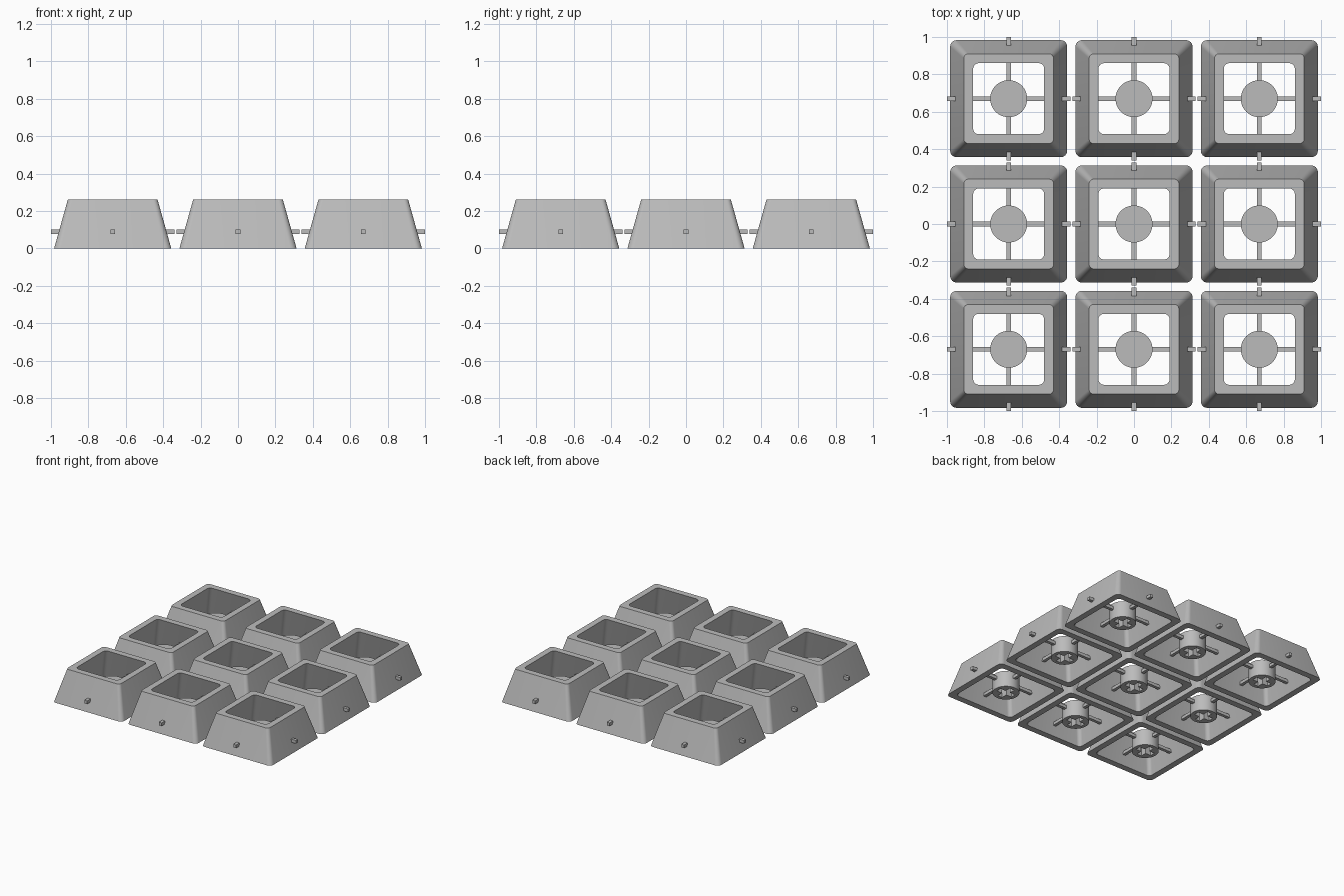
import bpy, bmesh, math
from mathutils import Matrix

if "Cube" in bpy.data.objects:
    bpy.data.objects.remove(bpy.data.objects["Cube"])

PITCH = 0.67
STEM_R = 0.099
STEM_TOP = 0.13

grey = bpy.data.materials.new("plain grey")
grey.use_nodes = True
grey.diffuse_color = (0.5, 0.5, 0.5, 1)
grey.node_tree.nodes["Principled BSDF"].inputs["Base Color"].default_value = grey.diffuse_color


def rounded_square(half, radius, steps=6):
    """Outline of a square with rounded corners, counter-clockwise."""
    pts = []
    for corner in range(4):
        middle = math.pi / 4 + corner * math.pi / 2
        cx = math.copysign(half - radius, math.cos(middle))
        cy = math.copysign(half - radius, math.sin(middle))
        for i in range(steps + 1):
            a = (corner + i / steps) * math.pi / 2
            pts.append((cx + radius * math.cos(a), cy + radius * math.sin(a)))
    return pts


def ring(bm, outline, z):
    return [bm.verts.new((x, y, z)) for x, y in outline]


def bridge(bm, lower, upper):
    n = len(lower)
    for i in range(n):
        j = (i + 1) % n
        bm.faces.new((lower[i], lower[j], upper[j], upper[i]))


def finish(bm, name):
    bmesh.ops.recalc_face_normals(bm, faces=bm.faces)
    mesh = bpy.data.meshes.new(name)
    bm.to_mesh(mesh)
    bm.free()
    mesh.materials.append(grey)
    return mesh


def shell_mesh():
    # tapered square tube, open at both ends
    bm = bmesh.new()
    rings = [ring(bm, rounded_square(half, radius), z) for half, radius, z in (
        (0.313, 0.035, 0), (0.24, 0.025, 0.26), (0.19, 0.03, 0.26), (0.263, 0.03, 0))]
    for i in range(4):
        bridge(bm, rings[i], rings[(i + 1) % 4])
    return finish(bm, "shell")


def stem_mesh():
    # round post with a blind cross-shaped socket underneath
    bm = bmesh.new()
    circle = [(STEM_R * math.cos(a), STEM_R * math.sin(a))
              for a in (i * math.tau / 48 for i in range(48))]
    arm, w = 0.07, 0.021
    cross = []
    for i in range(4):
        c, s = round(math.cos(i * math.pi / 2)), round(math.sin(i * math.pi / 2))
        cross += [(c * x - s * y, s * x + c * y) for x, y in ((arm, -w), (arm, w), (w, w))]
    outer, slot = ring(bm, circle, 0), ring(bm, cross, 0)
    top, roof = ring(bm, circle, STEM_TOP), ring(bm, cross, 0.1)
    bridge(bm, outer, top)
    bridge(bm, slot, roof)
    bm.faces.new(top)
    bm.faces.new(roof)
    rim = [e for e in bm.edges if all(v.co.z == 0 for v in e.verts)]
    bmesh.ops.triangle_fill(bm, edges=rim, use_beauty=True)
    return finish(bm, "stem")


def bars_mesh():
    # four square rods from the stem out through the walls
    bm = bmesh.new()
    inner, outer, thick = 0.085, 0.33, 0.025
    for i in range(4):
        place = (Matrix.Rotation(i * math.pi / 2, 4, 'Z')
                 @ Matrix.Translation(((inner + outer) / 2, 0, 0.088))
                 @ Matrix.Diagonal((outer - inner, thick, thick, 1)))
        bmesh.ops.create_cube(bm, size=1, matrix=place)
    return finish(bm, "bars")


# three by three grid of identical caps
parts = {"shell": shell_mesh(), "stem": stem_mesh(), "bars": bars_mesh()}
bpy.ops.object.select_all(action='DESELECT')
for row, row_name in enumerate(("front", "middle", "back")):
    for col, col_name in enumerate(("right", "centre", "left")):
        for part, mesh in parts.items():
            obj = bpy.data.objects.new(f"{row_name}_{col_name}_{part}", mesh)
            obj.location = ((col - 1) * PITCH, (row - 1) * PITCH, 0)
            bpy.context.collection.objects.link(obj)
            if row == col == 0 and part != "bars":
                obj.select_set(True)
                bpy.context.view_layer.objects.active = obj

# smooth rounded corners, keep rims sharp (meshes are shared)
bpy.ops.object.shade_smooth_by_angle(angle=math.radians(30))
